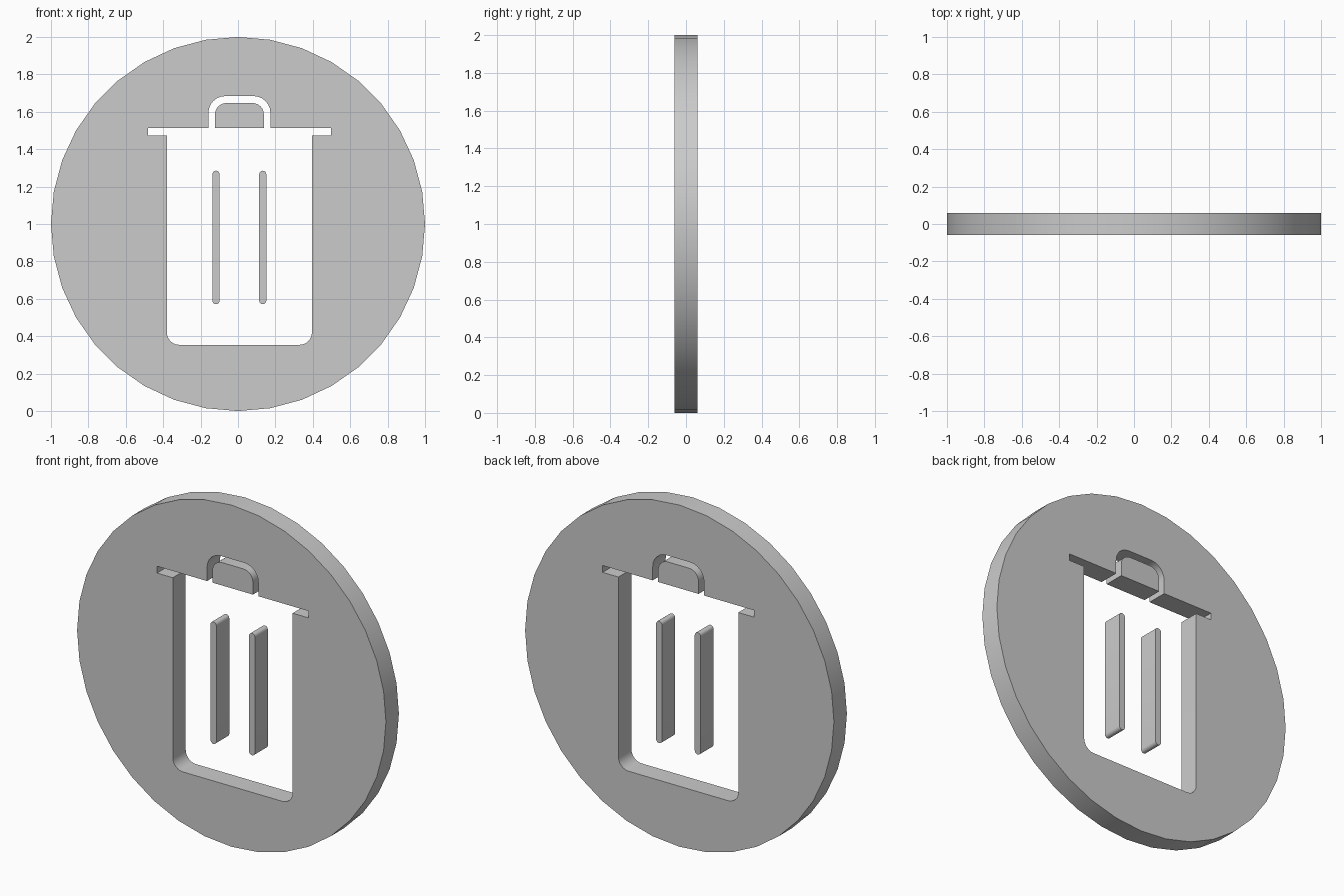
import bpy, bmesh
from math import sin, cos, pi, radians

if "Cube" in bpy.data.objects:
    bpy.data.objects.remove(bpy.data.objects["Cube"])

HALF = 0.06   # half thickness
CX = 0.0075   # symmetry axis of the cut-out


def arc(cx, cz, r, a0, a1, n=6):
    return [(cx + r * cos(radians(a0 + (a1 - a0) * i / n)),
             cz + r * sin(radians(a0 + (a1 - a0) * i / n))) for i in range(n + 1)]


def mirrored(right):
    """Close a right-hand half outline (running bottom to top) across the axis."""
    return [(CX + x, z) for x, z in right] + [(CX - x, z) for x, z in reversed(right)]


def plate(name, loops):
    """Filled, extruded x-z outline; inner loops become holes."""
    cu = bpy.data.curves.new(name, 'CURVE')
    cu.dimensions = '2D'
    cu.fill_mode = 'BOTH'
    cu.extrude = HALF
    for pts in loops:
        sp = cu.splines.new('POLY')
        sp.points.add(len(pts) - 1)
        for p, (x, z) in zip(sp.points, pts):
            p.co = (x, z, 0, 1)
        sp.use_cyclic_u = True
    ob = bpy.data.objects.new(name, cu)
    ob.rotation_euler.x = pi / 2
    bpy.context.collection.objects.link(ob)
    bpy.ops.object.select_all(action='DESELECT')
    ob.select_set(True)
    bpy.context.view_layer.objects.active = ob
    bpy.ops.object.convert(target='MESH')
    ob = bpy.context.object
    bm = bmesh.new()
    bm.from_mesh(ob.data)
    bmesh.ops.remove_doubles(bm, verts=bm.verts, dist=1e-5)
    bmesh.ops.recalc_face_normals(bm, faces=bm.faces)
    bm.to_mesh(ob.data)
    bm.free()
    bpy.ops.object.shade_smooth_by_angle(angle=radians(30))
    return ob


# Round disc with a bin-shaped opening: body, rim and handle
disc = [(sin(2 * pi * i / 36), 1 + cos(2 * pi * i / 36)) for i in range(36)]
opening = mirrored(
    arc(0.322, 0.42, 0.066, -90, 0)
    + [(0.388, 1.473), (0.49, 1.473), (0.49, 1.513), (0.166, 1.513)]
    + arc(0.076, 1.594, 0.09, 0, 90))
plate("disc", [disc, opening])

# Solid piece inside the handle
plate("handle_infill", [mirrored([(0.131, 1.513)] + arc(0.069, 1.585, 0.062, 0, 90))])

# Two rounded vertical bars in the body
for side, label in ((-1, "left"), (1, "right")):
    x = CX + side * 0.125
    plate("bar_" + label, [arc(x, 1.266, 0.019, 0, 180, 8) + arc(x, 0.59, 0.019, 180, 360, 8)])
